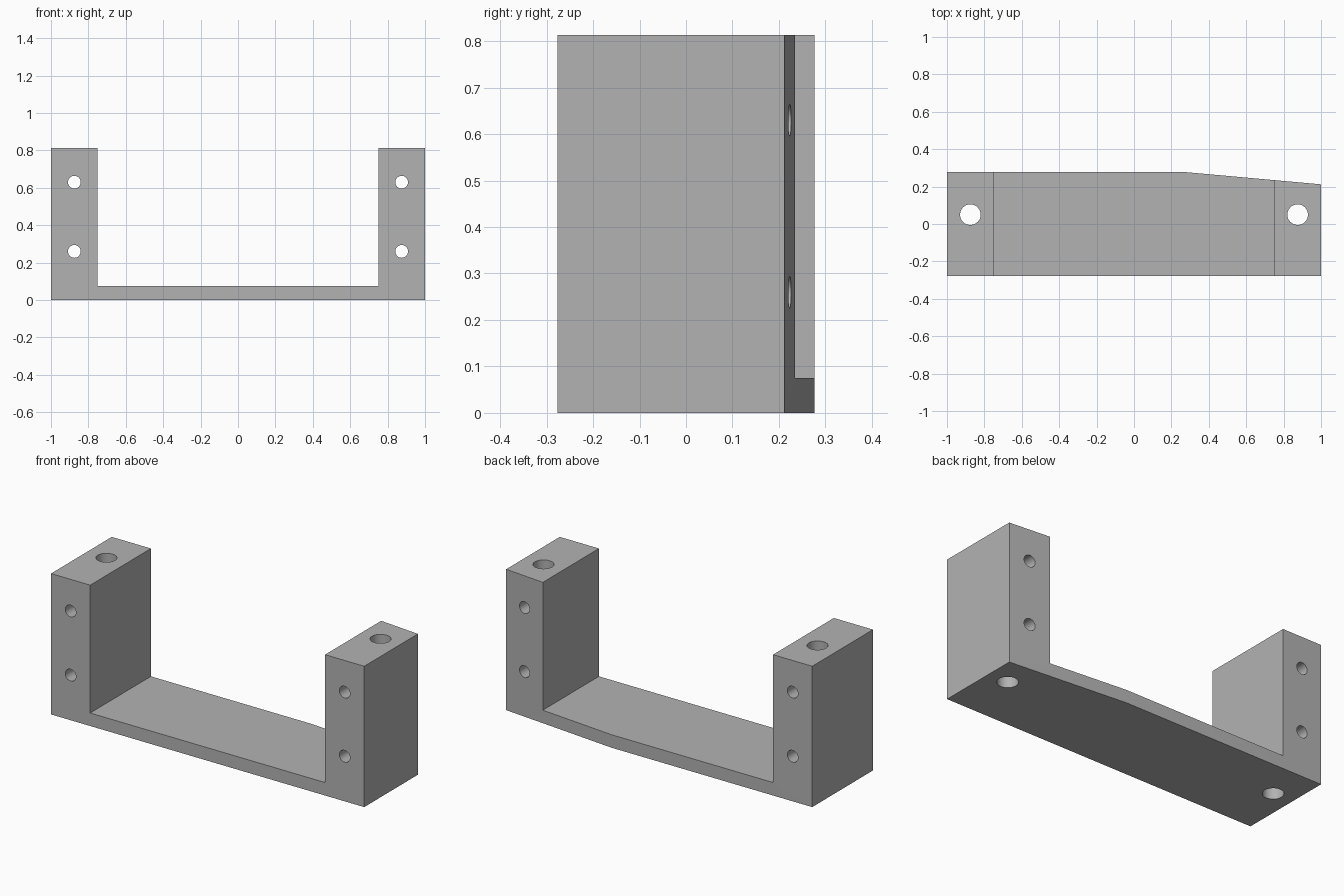
import bpy, bmesh, math
from mathutils import Vector

if "Cube" in bpy.data.objects:
    bpy.data.objects.remove(bpy.data.objects["Cube"])

HEIGHT, FLOOR, INNER, DEPTH = 0.813, 0.075, 0.75, 0.277
HOLE_X = 0.875

grey = bpy.data.materials.new("plain_grey")
grey.use_nodes = True
colour = (0.45, 0.45, 0.45, 1)
grey.diffuse_color = colour
grey.node_tree.nodes["Principled BSDF"].inputs["Base Color"].default_value = colour

# U-shaped bracket: front outline extruded to the back
half = [(1, 0), (1, HEIGHT), (INNER, HEIGHT), (INNER, FLOOR)]
outline = half + [(-x, z) for x, z in reversed(half)]
bm = bmesh.new()
face = bm.faces.new([bm.verts.new((x, -DEPTH, z)) for x, z in outline])
ext = bmesh.ops.extrude_face_region(bm, geom=[face])
bmesh.ops.translate(bm, vec=(0, 2 * DEPTH, 0),
                    verts=[g for g in ext["geom"] if isinstance(g, bmesh.types.BMVert)])
bmesh.ops.recalc_face_normals(bm, faces=bm.faces)

# Slanted back face towards the left end
start, end = Vector((0.28, DEPTH, 0)), Vector((1, 0.212, 0))
slope = end - start
cut = bmesh.ops.bisect_plane(bm, geom=bm.verts[:] + bm.edges[:] + bm.faces[:],
                             plane_co=start, plane_no=(-slope.y, slope.x, 0),
                             clear_outer=True)
bmesh.ops.holes_fill(bm, edges=[e for e in bm.edges if e.is_boundary], sides=0)
bmesh.ops.recalc_face_normals(bm, faces=bm.faces)
mesh = bpy.data.meshes.new("bracket")
bm.to_mesh(mesh)
bm.free()
mesh.materials.append(grey)
bracket = bpy.data.objects.new("bracket", mesh)
bpy.context.collection.objects.link(bracket)


def drill(location, radius, rotation=(0, 0, 0)):
    """Bore a round hole right through the bracket."""
    bpy.ops.mesh.primitive_cylinder_add(vertices=48, radius=radius, depth=3,
                                        location=location, rotation=rotation)
    cutter = bpy.context.object
    cutter.name = "hole_cutter"
    cutter.hide_render = True
    cutter.data.materials.append(grey)
    mod = bracket.modifiers.new("hole", "BOOLEAN")
    mod.operation, mod.solver, mod.object = "DIFFERENCE", "EXACT", cutter
    bpy.context.view_layer.objects.active = bracket
    bpy.ops.object.modifier_apply(modifier=mod.name)
    bpy.data.objects.remove(cutter)


# Vertical bolt holes and front-to-back screw holes in both posts
for side in (-1, 1):
    drill((side * HOLE_X, 0.05, 0.4), 0.055)
    for z in (0.26, 0.63):
        drill((side * HOLE_X, 0, z), 0.034, (math.pi / 2, 0, 0))

bpy.ops.object.select_all(action="DESELECT")
bracket.select_set(True)
bpy.context.view_layer.objects.active = bracket
bpy.ops.object.shade_smooth_by_angle(angle=math.radians(30))
